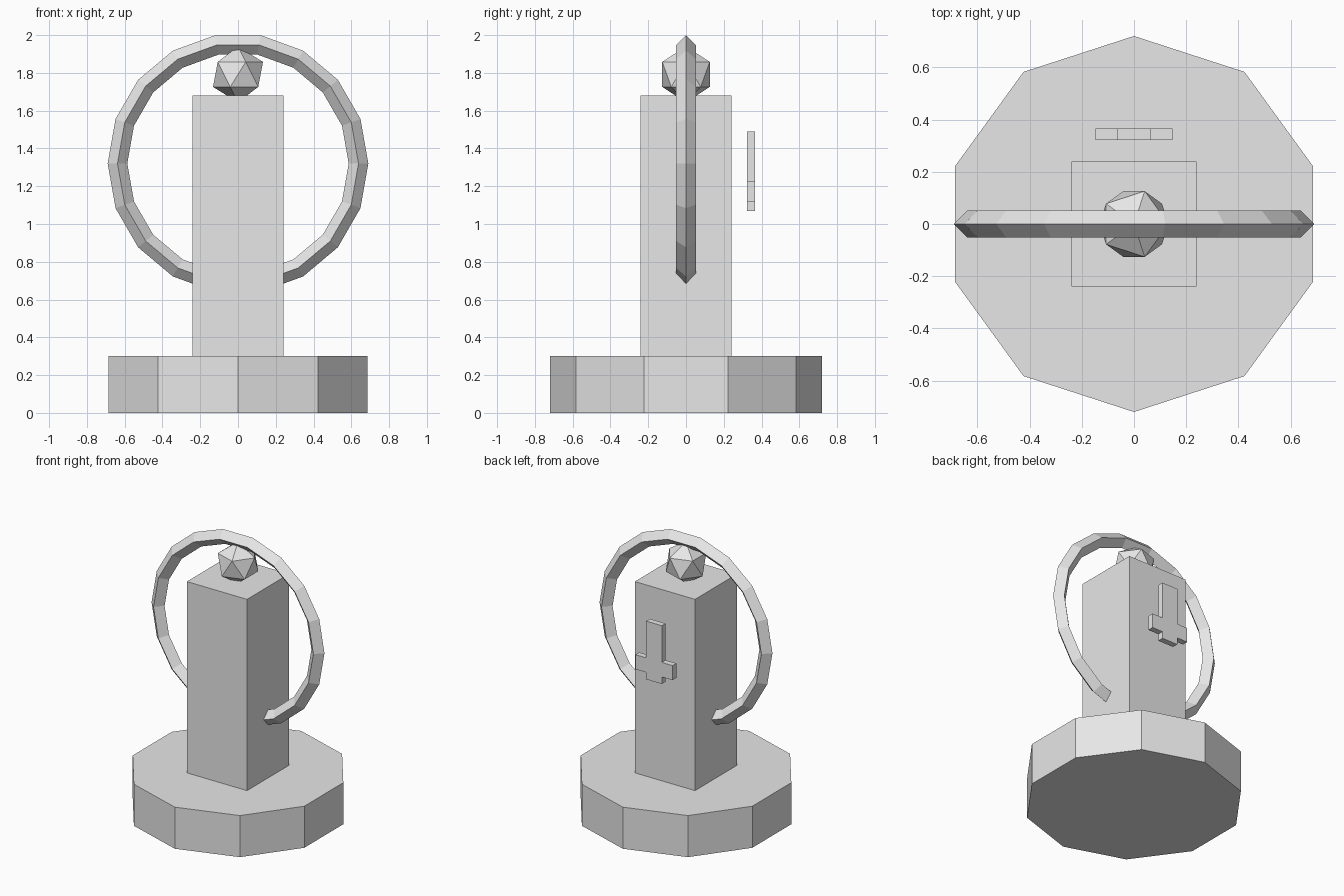
import bpy
import bmesh
import math

if "Cube" in bpy.data.objects:
    bpy.data.objects.remove(bpy.data.objects["Cube"])

stone = bpy.data.materials.new("stone_grey")
stone.diffuse_color = (0.8, 0.8, 0.8, 1)
stone.use_nodes = True
stone.node_tree.nodes["Principled BSDF"].inputs["Base Color"].default_value = stone.diffuse_color


def finish(name):
    ob = bpy.context.object
    ob.name = name
    ob.data.materials.append(stone)
    return ob


# Ten-sided plinth
bpy.ops.mesh.primitive_cylinder_add(vertices=10, radius=0.72, depth=0.3, location=(0, 0, 0.15))
finish("plinth")

# Square pillar
bpy.ops.mesh.primitive_cube_add(size=1, location=(0, 0, 0.99))
pillar = finish("pillar")
pillar.scale = (0.48, 0.48, 1.38)

# Diamond-section ring passing through the pillar
bpy.ops.mesh.primitive_torus_add(major_segments=18, minor_segments=4, major_radius=0.638,
                                 minor_radius=0.052, location=(0, 0, 1.32),
                                 rotation=(math.pi / 2, 0, 0))
finish("ring")

# Faceted ball resting in the pillar top
bpy.ops.mesh.primitive_ico_sphere_add(subdivisions=1, radius=0.148, location=(0, 0, 1.792))
finish("ball")

# Cross-shaped plate floating behind the pillar, extruded from its outline
half = [(0.063, 1.07), (0.063, 1.12), (0.148, 1.12), (0.148, 1.225), (0.063, 1.225), (0.063, 1.49)]
outline = half + [(-x, z) for x, z in reversed(half)]
bm = bmesh.new()
face = bm.faces.new([bm.verts.new((x, 0.322, z)) for x, z in outline])
ext = bmesh.ops.extrude_face_region(bm, geom=[face], use_keep_orig=True)
for v in ext["geom"]:
    if isinstance(v, bmesh.types.BMVert):
        v.co.y += 0.043
bmesh.ops.recalc_face_normals(bm, faces=bm.faces[:])
mesh = bpy.data.meshes.new("cross_plate")
bm.to_mesh(mesh)
bm.free()
plate = bpy.data.objects.new("cross_plate", mesh)
plate.data.materials.append(stone)
bpy.context.collection.objects.link(plate)
